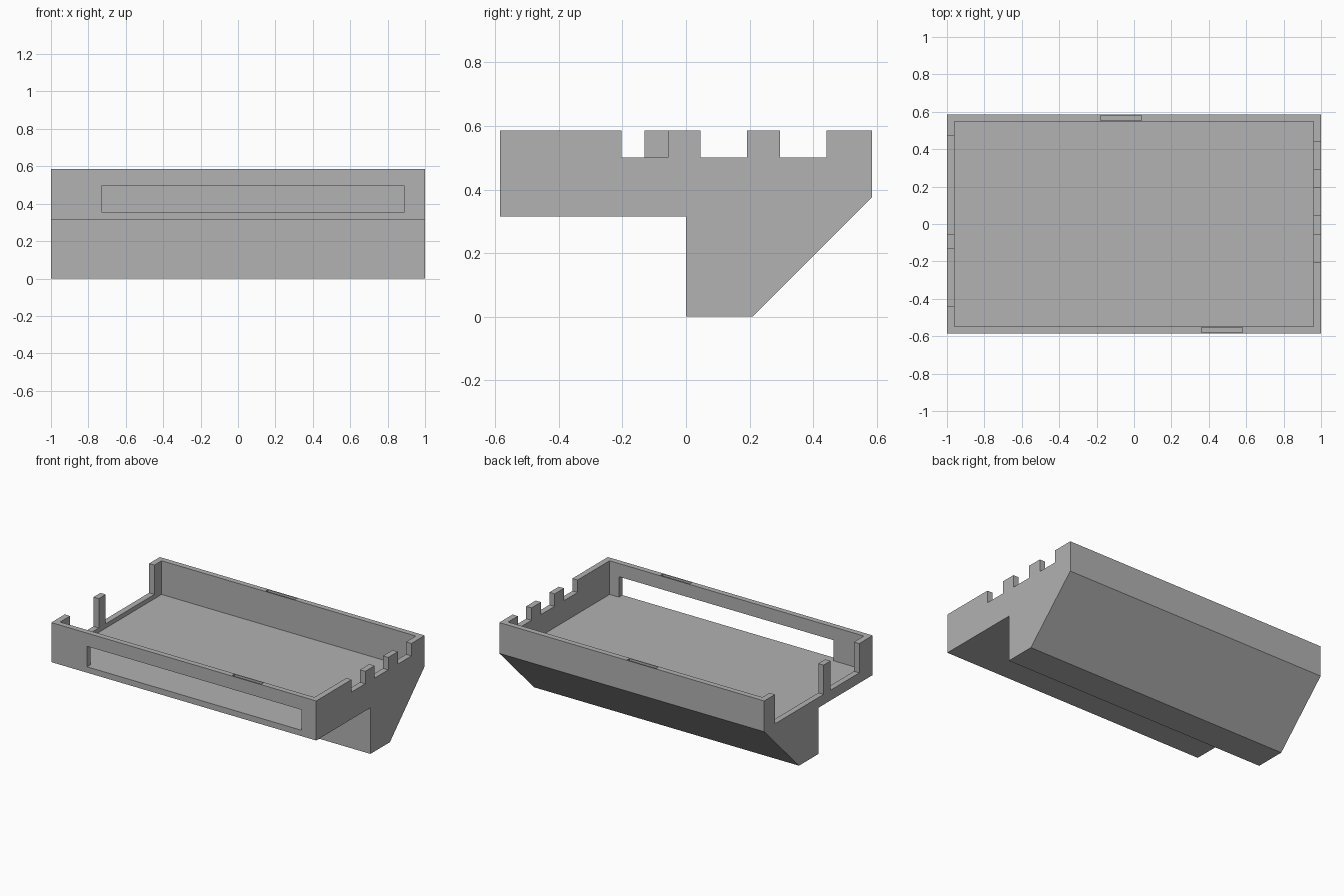
import bpy, bmesh

old = bpy.data.objects.get("Cube")
if old:
    bpy.data.objects.remove(old, do_unlink=True)

TOP, FLOOR = 0.585, 0.355

grey = bpy.data.materials.new("plain_grey")
grey.use_nodes = True
colour = (0.445, 0.445, 0.445, 1)
grey.diffuse_color = colour
grey.node_tree.nodes["Principled BSDF"].inputs["Base Color"].default_value = colour


def extrude_profile(name, profile, x0, x1):
    """Solid made by sweeping a (y, z) outline along x."""
    bm = bmesh.new()
    face = bm.faces.new([bm.verts.new((x0, y, z)) for y, z in profile])
    moved = bmesh.ops.extrude_face_region(bm, geom=[face])["geom"]
    verts = [v for v in moved if isinstance(v, bmesh.types.BMVert)]
    bmesh.ops.translate(bm, verts=verts, vec=(x1 - x0, 0, 0))
    bmesh.ops.recalc_face_normals(bm, faces=bm.faces)
    mesh = bpy.data.meshes.new(name)
    bm.to_mesh(mesh)
    bm.free()
    obj = bpy.data.objects.new(name, mesh)
    bpy.context.collection.objects.link(obj)
    mesh.materials.append(grey)
    return obj


def cut_box(target, x, y, z):
    """Remove a box given by its x, y and z ranges."""
    outline = [(y[0], z[0]), (y[1], z[0]), (y[1], z[1]), (y[0], z[1])]
    cutter = extrude_profile("cutter", outline, *x)
    cutter.hide_render = True
    mod = target.modifiers.new("cut", 'BOOLEAN')
    mod.operation, mod.solver, mod.object = 'DIFFERENCE', 'EXACT', cutter
    bpy.context.view_layer.objects.active = target
    bpy.ops.object.modifier_apply(modifier=mod.name)
    bpy.data.objects.remove(cutter, do_unlink=True)


# Tray body with the sloped foot below
side = [(-0.585, TOP), (-0.585, 0.315), (0, 0.315), (0, 0),
        (0.21, 0), (0.585, 0.375), (0.585, TOP)]
tray = extrude_profile("tray_body", side, -1, 1)

# Open interior
cut_box(tray, (-0.96, 0.96), (-0.547, 0.547), (FLOOR, 0.7))

# Long window in the front wall, level with the floor
cut_box(tray, (-0.73, 0.89), (-0.7, -0.5), (FLOOR, 0.495))

# Three notches in the +x wall
for start in (-0.203, 0.045, 0.295):
    cut_box(tray, (0.9, 1.1), (start, start + 0.147), (0.5, 0.7))

# Two deep openings in the -x wall, leaving a post between them
for span in ((-0.44, -0.13), (-0.055, 0.47)):
    cut_box(tray, (-1.1, -0.9), span, (0.385, 0.7))

# Latch slots in the rims of the back and front walls
cut_box(tray, (-0.18, 0.04), (0.553, 0.579), (0.535, 0.7))
cut_box(tray, (0.36, 0.58), (-0.579, -0.553), (0.535, 0.7))
